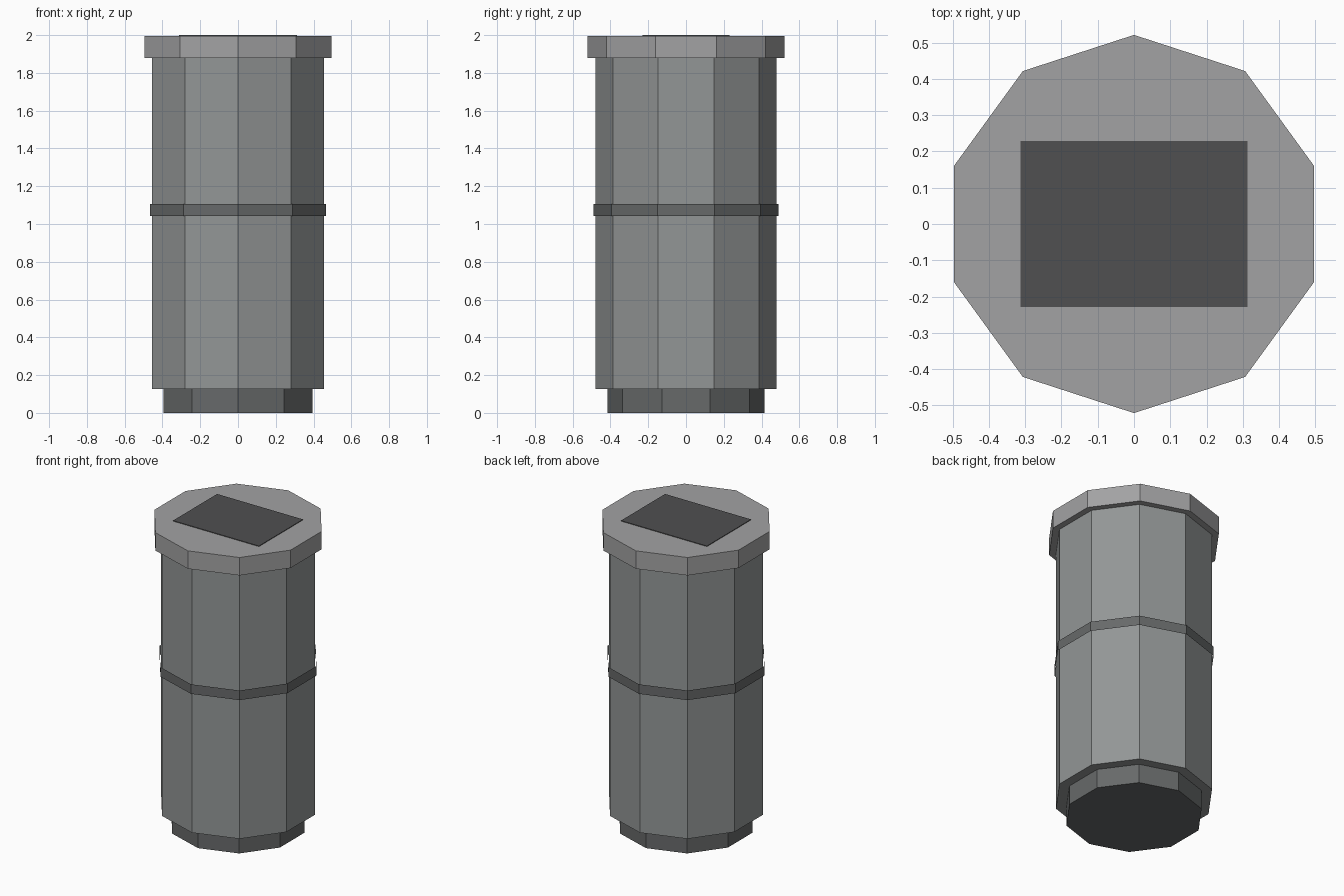
import bpy, bmesh, math

if "Cube" in bpy.data.objects:
    bpy.data.objects.remove(bpy.data.objects["Cube"])


def material(name, r, g, b):
    m = bpy.data.materials.new(name)
    m.diffuse_color = (r, g, b, 1)
    m.use_nodes = True
    m.node_tree.nodes["Principled BSDF"].inputs["Base Color"].default_value = m.diffuse_color
    return m


lid_grey = material("lid_grey", 0.365, 0.365, 0.37)
body_grey = material("body_grey", 0.29, 0.305, 0.305)
trim_grey = material("trim_grey", 0.135, 0.142, 0.143)
dark_grey = material("dark_grey", 0.08, 0.08, 0.082)


def prism(name, radius, z0, z1, mat, capped=True, sides=10):
    """Ten-sided flat-shaded prism with a corner pointing along +y."""
    bm = bmesh.new()
    low, high = [[bm.verts.new((radius * math.cos(a), radius * math.sin(a), z))
                  for a in (math.pi / 2 + 2 * math.pi * i / sides for i in range(sides))]
                 for z in (z0, z1)]
    for i in range(sides):
        j = (i + 1) % sides
        bm.faces.new((low[i], low[j], high[j], high[i]))
    if capped:
        bm.faces.new(low[::-1])
        bm.faces.new(high)
    me = bpy.data.meshes.new(name)
    bm.to_mesh(me)
    bm.free()
    me.materials.append(mat)
    ob = bpy.data.objects.new(name, me)
    bpy.context.collection.objects.link(ob)
    return ob


# Stacked body of the bin
prism("base", 0.415, 0.0, 0.126, trim_grey)
prism("body", 0.479, 0.126, 1.878, body_grey)
prism("lid_rim", 0.521, 1.878, 1.996, lid_grey)

# Open trim band around the middle
prism("middle_band", 0.489, 1.043, 1.106, trim_grey, capped=False)

# Thin dark rectangular panel on top
bpy.ops.mesh.primitive_cube_add(size=1, location=(0, 0, 1.998))
panel = bpy.context.object
panel.name = "top_panel"
panel.scale = (0.625, 0.458, 0.004)
panel.data.materials.append(dark_grey)
